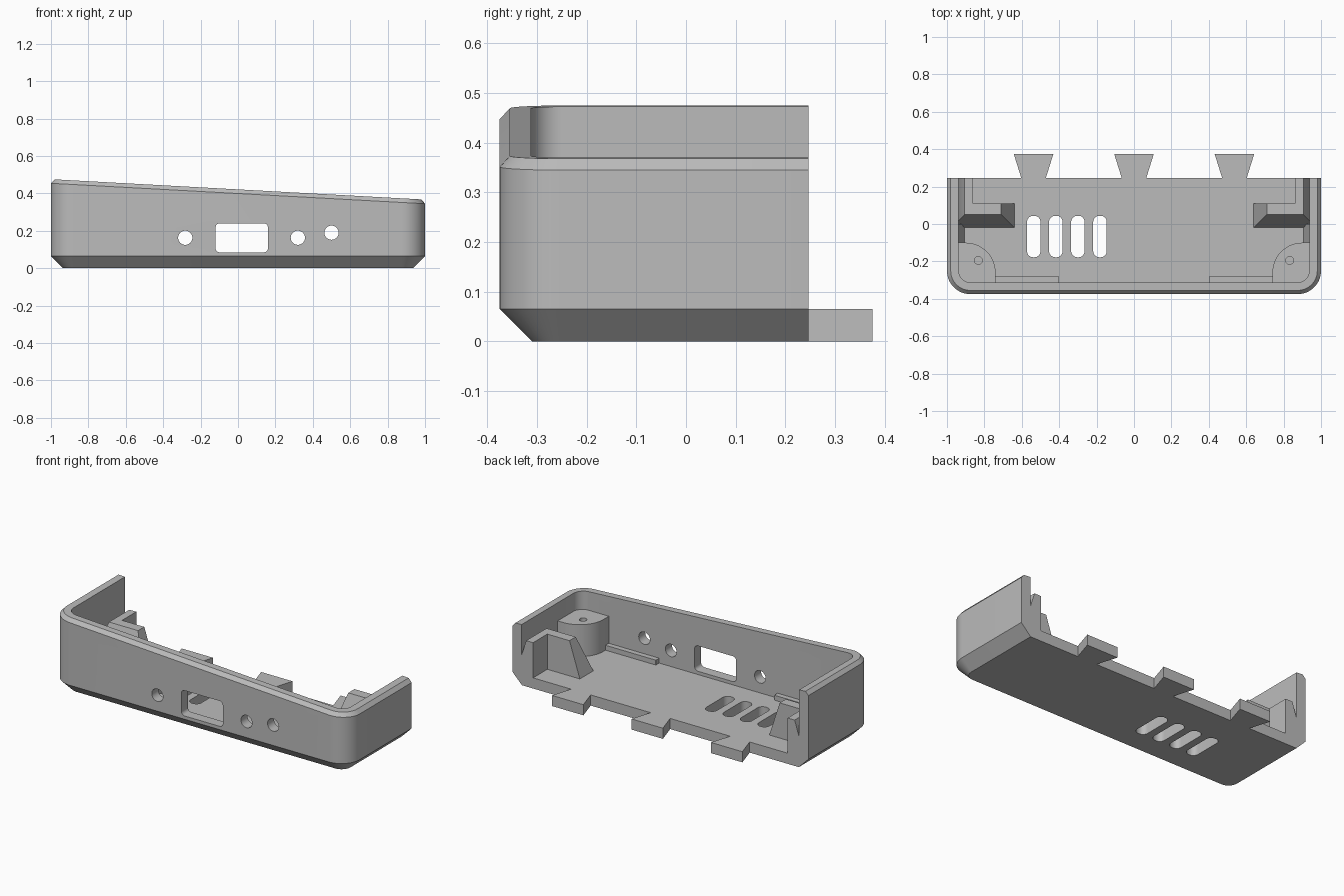
import bpy, bmesh, math
from mathutils import Vector

if "Cube" in bpy.data.objects:
    bpy.data.objects.remove(bpy.data.objects["Cube"])

grey = bpy.data.materials.new("plain grey")
grey.diffuse_color = (0.5, 0.5, 0.5, 1)
grey.use_nodes = True
grey.node_tree.nodes["Principled BSDF"].inputs["Base Color"].default_value = grey.diffuse_color

BACK, FLOOR, WALL = 0.247, 0.065, 0.063
INNER = 1 - WALL


def finish(name, bm):
    bmesh.ops.recalc_face_normals(bm, faces=bm.faces)
    me = bpy.data.meshes.new(name)
    bm.to_mesh(me)
    bm.free()
    ob = bpy.data.objects.new(name, me)
    bpy.context.collection.objects.link(ob)
    me.materials.append(grey)
    return ob


def prism(name, pts, axis, a, b):
    """Extrude a 2D outline along an axis from a to b."""
    def place(p, t):
        u, v = p
        return {'X': (t, u, v), 'Y': (u, t, v), 'Z': (u, v, t)}[axis]
    bm = bmesh.new()
    lo = [bm.verts.new(place(p, a)) for p in pts]
    hi = [bm.verts.new(place(p, b)) for p in pts]
    n = len(pts)
    bm.faces.new(lo)
    bm.faces.new(hi)
    for i in range(n):
        j = (i + 1) % n
        bm.faces.new((lo[i], lo[j], hi[j], hi[i]))
    return finish(name, bm)


def hull(name, pts):
    bm = bmesh.new()
    for p in pts:
        bm.verts.new(p)
    bmesh.ops.convex_hull(bm, input=bm.verts)
    return finish(name, bm)


def arc(cx, cy, r, a0, a1, n):
    return [(cx + r * math.cos(math.radians(a0 + (a1 - a0) * i / n)),
             cy + r * math.sin(math.radians(a0 + (a1 - a0) * i / n))) for i in range(n + 1)]


def circle(cx, cy, r, n=32):
    return arc(cx, cy, r, 0, 360, n)[:-1]


def rounded(x0, x1, y0, y1, r, n=8):
    pts = []
    for k, (cx, cy) in enumerate([(x1 - r, y1 - r), (x0 + r, y1 - r), (x0 + r, y0 + r), (x1 - r, y0 + r)]):
        pts += arc(cx, cy, r, 90 * k, 90 * k + 90, n)
    return pts


def cut(ob, cutters):
    bpy.context.view_layer.objects.active = ob
    for c in cutters:
        c.hide_render = True
        m = ob.modifiers.new("cut", 'BOOLEAN')
        m.operation, m.solver, m.object = 'DIFFERENCE', 'EXACT', c
        bpy.ops.object.modifier_apply(modifier=m.name)
        bpy.data.objects.remove(c, do_unlink=True)


# Tray: wall section swept round a U-shaped path, with sloping rim
def path(inset):
    r = 0.125 - inset
    return ([(-1 + inset, BACK)] + arc(-0.875, -0.25, r, 180, 270, 14)
            + arc(0.875, -0.25, r, 270, 360, 14) + [(1 - inset, BACK)])


def rim(x):
    return 0.4215 - 0.0546 * x


section = [(0.065, lambda x: 0), (0, lambda x: FLOOR), (0, lambda x: rim(x) - 0.022),
           (0.02, rim), (WALL, rim), (WALL, lambda x: FLOOR)]
bm = bmesh.new()
rows = [[bm.verts.new((x, y, z(x))) for x, y in path(inset)] for inset, z in section]
for a, b in zip(rows, rows[1:]):
    for i in range(len(a) - 1):
        bm.faces.new((a[i], a[i + 1], b[i + 1], b[i]))
bm.faces.new(rows[0])
bm.faces.new(rows[-1])
bm.faces.new([r[0] for r in rows] + [r[-1] for r in reversed(rows)])
tray = finish("tray", bm)

# Port window, round holes and vent slots
cutters = [prism("window_cutter", rounded(-0.12, 0.16, 0.085, 0.24, 0.022), 'Y', -0.5, -0.25)]
for x, z in [(-0.282, 0.163), (0.32, 0.163), (0.5, 0.19)]:
    cutters.append(prism("hole_cutter", circle(x, z, 0.038), 'Y', -0.5, -0.25))
for i in range(4):
    x = -0.536 + 0.118 * i
    cutters.append(prism("vent_cutter", rounded(x - 0.036, x + 0.036, -0.178, 0.044, 0.033), 'Z', -0.1, 0.2))
cut(tray, cutters)

# Dovetail tabs on the back edge
for x in (-0.537, 0, 0.537):
    prism("dovetail_tab", [(x - 0.066, BACK), (x + 0.066, BACK), (x + 0.106, 0.375), (x - 0.106, 0.375)],
          'Z', 0, FLOOR)

for s, side in ((-1, "left"), (1, "right")):
    # Screw boss in the front corner
    outline = arc(0.9, -0.26, 0.16, 180, 90, 14) + [(0.97, -0.1), (0.97, -0.26), (0.9, -0.34), (0.74, -0.34)]
    boss = prism(side + "_screw_boss", [(s * x, y) for x, y in outline], 'Z', 0.05, 0.26)
    cut(boss, [prism("screw_cutter", circle(s * 0.832, -0.195, 0.021, 20), 'Z', 0.1, 0.4)])

    # Side rail with a V-shaped groove against the wall
    rail = [(INNER, FLOOR), (INNER, 0.185), (0.907, 0.28), (0.86, 0.28), (0.86, FLOOR)]
    prism(side + "_rail", [(s * x, z) for x, z in rail], 'Y', 0.11, BACK)

    # Buttressed stop with sloping front and inner end
    stop = [(0.64, -0.02, FLOOR), (0.64, 0.11, FLOOR), (INNER, -0.02, FLOOR), (INNER, 0.11, FLOOR),
            (INNER, 0.019, 0.185), (INNER, 0.11, 0.185), (0.907, 0.05, 0.28), (0.907, 0.11, 0.28),
            (0.71, 0.05, 0.28), (0.71, 0.11, 0.28)]
    hull(side + "_stop", [(s * x, y, z) for x, y, z in stop])

    # Sloping fillet between stop and boss
    fillet = [(INNER, FLOOR), (INNER, 0.185), (0.907, FLOOR)]
    prism(side + "_fillet", [(s * x, z) for x, z in fillet], 'Y', -0.11, 0.0)

    # Low ledge along the front wall
    x0, x1 = s * 0.4, s * 0.76
    prism(side + "_front_ledge", rounded(min(x0, x1), max(x0, x1), -0.33, -0.28, 0.001, 1), 'Z', 0.05, 0.095)

# Smooth the curved faces, keep the edges crisp
bpy.ops.object.select_all(action='DESELECT')
for ob in bpy.context.scene.objects:
    ob.select_set(True)
    bpy.context.view_layer.objects.active = ob
bpy.ops.object.shade_smooth_by_angle(angle=math.radians(25))
